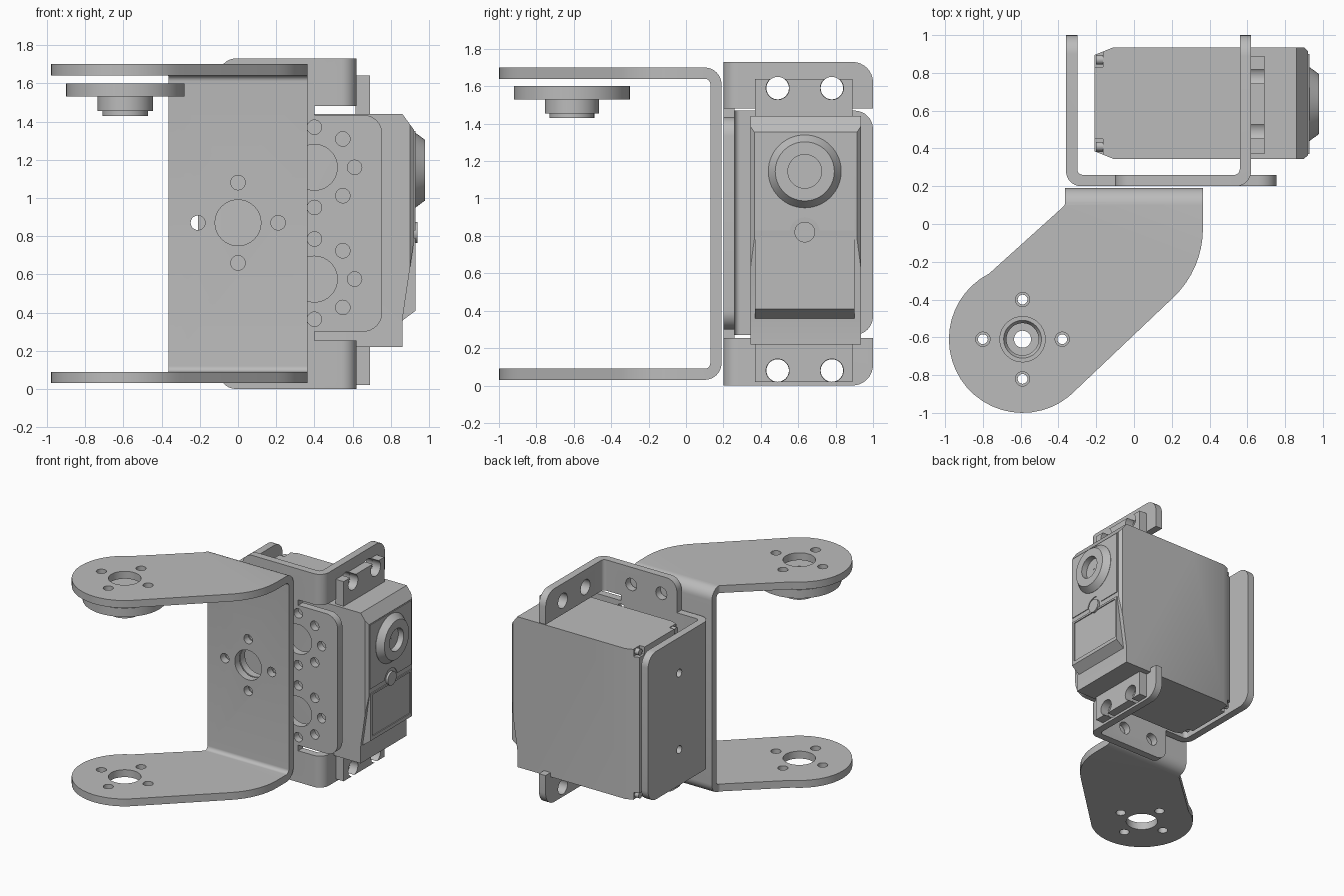
import bpy, bmesh, math
from mathutils import Vector

if "Cube" in bpy.data.objects:
    bpy.data.objects.remove(bpy.data.objects["Cube"])

GREY = (0.5, 0.5, 0.5, 1)
grey = bpy.data.materials.new("plain grey")
grey.use_nodes = True
grey.diffuse_color = GREY
grey.node_tree.nodes["Principled BSDF"].inputs["Base Color"].default_value = GREY


def place(axis, u, v, w):
    return {"x": (w, u, v), "y": (u, w, v), "z": (u, v, w)}[axis]


def circle(u, v, r, n=40):
    return [(u + r * math.cos(math.tau * i / n), v + r * math.sin(math.tau * i / n)) for i in range(n)]


def rounded(corners, n=8):
    """Outline from (u, v, radius) corners, filleted where the radius is above zero."""
    out = []
    for i, (u, v, r) in enumerate(corners):
        p = Vector((u, v))
        a = (Vector(corners[i - 1][:2]) - p).normalized()
        b = (Vector(corners[(i + 1) % len(corners)][:2]) - p).normalized()
        if r == 0:
            out.append((u, v))
            continue
        half = a.angle(b) / 2
        centre = p + (a + b).normalized() * r / math.sin(half)
        d0 = p + a * r / math.tan(half) - centre
        d1 = p + b * r / math.tan(half) - centre
        sweep = d0.angle(d1)
        for k in range(n + 1):
            t = k / n
            d = (d0 * math.sin((1 - t) * sweep) + d1 * math.sin(t * sweep)) / math.sin(sweep)
            out.append(tuple(centre + d))
    return out


def rect(u0, u1, v0, v1, r=0):
    return rounded([(u0, v0, r), (u1, v0, r), (u1, v1, r), (u0, v1, r)])


def finish(name, bm):
    bmesh.ops.recalc_face_normals(bm, faces=bm.faces)
    mesh = bpy.data.meshes.new(name)
    bm.to_mesh(mesh)
    bm.free()
    obj = bpy.data.objects.new(name, mesh)
    bpy.context.collection.objects.link(obj)
    mesh.materials.append(grey)
    return obj


def prisms(name, axis, a, b, outlines):
    bm = bmesh.new()
    for pts in outlines:
        ends = [[bm.verts.new(place(axis, u, v, w)) for u, v in pts] for w in (a, b)]
        for ring in ends:
            bm.faces.new(ring)
        for i in range(len(pts)):
            bm.faces.new((ends[0][i - 1], ends[0][i], ends[1][i], ends[1][i - 1]))
    return finish(name, bm)


def lathe(name, axis, u, v, profile, n=56):
    """Revolve a closed (radius, height) profile about an axis through u, v."""
    bm = bmesh.new()
    rings = [[bm.verts.new(place(axis, p, q, h)) for p, q in circle(u, v, r, n)] for r, h in profile]
    for j in range(len(rings)):
        for i in range(n):
            bm.faces.new((rings[j - 1][i - 1], rings[j - 1][i], rings[j][i], rings[j][i - 1]))
    return finish(name, bm)


def combine(obj, operation, axis, a, b, outlines):
    """Boolean with a temporary tool, baked into the part."""
    tool = prisms("tool", axis, a, b, outlines)
    tool.hide_render = True
    mod = obj.modifiers.new("shape", "BOOLEAN")
    mod.operation, mod.object, mod.solver = operation, tool, "EXACT"
    bpy.context.view_layer.update()
    dg = bpy.context.evaluated_depsgraph_get()
    mesh = bpy.data.meshes.new_from_object(obj.evaluated_get(dg))
    obj.modifiers.clear()
    obj.data = mesh
    bpy.data.objects.remove(tool)


def cut(obj, axis, a, b, outlines):
    combine(obj, "DIFFERENCE", axis, a, b, outlines)


def bolt_ring(u, v, r=0.038, count=4):
    return [circle(u + 0.21 * math.cos(math.tau * k / count), v + 0.21 * math.sin(math.tau * k / count), r, 20)
            for k in range(count)]


HX, HY = -0.59, -0.61   # arm pivot
MID = 0.87              # middle height

# Swept U bracket: bent sheet trimmed to the arm outline
arm_bracket = prisms("arm_bracket", "x", -1.2, 0.6, [rounded([
    (-1.2, 0.03, 0), (0.19, 0.03, 0.09), (0.19, 1.70, 0.09), (-1.2, 1.70, 0),
    (-1.2, 1.64, 0), (0.13, 1.64, 0.03), (0.13, 0.09, 0.03), (-1.2, 0.09, 0)])])
tip = [(HX + 0.39 * math.cos(math.radians(d)), HY + 0.39 * math.sin(math.radians(d)))
       for d in range(-43, -251, -8)]
arm_outline = rounded([(-0.365, 0.3, 0), (0.365, 0.3, 0), (0.365, -0.24, 0.5)]
                      + [(u, v, 0) for u, v in tip] + [(-0.365, 0.10, 0.03)])
combine(arm_bracket, "INTERSECT", "z", -0.5, 2.5, [arm_outline])
cut(arm_bracket, "z", -0.5, 2.5, [circle(HX, HY, 0.12)] + bolt_ring(HX, HY))
cut(arm_bracket, "y", 0.0, 0.4, [circle(0, MID, 0.12)] + bolt_ring(0, MID))

# Round horn under the upper arm
horn = lathe("horn", "z", HX, HY, [
    (0.045, 1.43), (0.12, 1.43), (0.12, 1.455), (0.145, 1.455), (0.145, 1.53), (0.31, 1.53),
    (0.31, 1.60), (0.10, 1.60), (0.085, 1.575), (0.085, 1.50), (0.045, 1.50)])
cut(horn, "z", 1.5, 1.7, bolt_ring(HX, HY, 0.026))

# Motor bracket: main plate bent into two tabs on the +x side
tab_bracket = prisms("tab_bracket", "z", -0.2, 2, [rounded([
    (-0.1, 0.20, 0), (0.62, 0.20, 0.08), (0.62, 1.0, 0), (0.56, 1.0, 0), (0.56, 0.26, 0.03), (-0.1, 0.26, 0)])])
combine(tab_bracket, "INTERSECT", "y", -0.2, 1.5, [rounded([
    (-0.1, 0, 0.09), (0.7, 0, 0), (0.7, 0.255, 0), (0.4, 0.255, 0), (0.4, 1.48, 0), (0.7, 1.48, 0),
    (0.7, 1.73, 0), (-0.1, 1.73, 0.09)])])
combine(tab_bracket, "INTERSECT", "x", -0.5, 1, [rounded([
    (0, 0, 0), (1, 0, 0.11), (1, 1.73, 0.11), (0, 1.73, 0)])])
cut(tab_bracket, "x", 0.5, 0.7, [circle(y, z, 0.06) for y in (0.49, 0.78) for z in (0.08, 1.59)])
cut(tab_bracket, "y", 0.1, 0.4, [circle(x, z, 0.05, 24) for x in (0.04, 0.31) for z in (0.14, 1.59)])

# Side flange on the -x side
side_flange = prisms("side_flange", "z", 0.27, 1.47, [rounded([
    (-0.1, 0.20, 0), (-0.1, 0.26, 0), (-0.30, 0.26, 0.03), (-0.30, 1.0, 0), (-0.36, 1.0, 0), (-0.36, 0.20, 0.08)])])
combine(side_flange, "INTERSECT", "x", -0.5, 0.1, [rounded([
    (0, 0.27, 0), (1, 0.27, 0.1), (1, 1.47, 0.1), (0, 1.47, 0)])])
cut(side_flange, "x", -0.5, -0.2, [circle(0.6, z, 0.032, 20) for z in (0.56, 1.18)])

# Flat extension past the tabs
side_plate = prisms("side_plate", "y", 0.20, 0.26, [rounded([
    (0.4, 0.30, 0), (0.755, 0.30, 0.1), (0.755, 1.435, 0.1), (0.4, 1.435, 0)])])

# Holes shared by the flat sheets
for sheet in (tab_bracket, side_flange):
    cut(sheet, "y", 0.1, 0.3, [circle(0, MID, 0.12)] + bolt_ring(0, MID))
for sheet in (tab_bracket, side_plate):
    for z in (0.575, 1.16):
        cut(sheet, "y", 0.1, 0.3, [circle(0.4, z, 0.12)] + bolt_ring(0.4, z, 0.038, 8))

# Motor case with tapered nose and chamfered rear
motor_case = prisms("motor_case", "y", 0.345, 0.935, [[
    (-0.21, 0.22), (0.86, 0.22), (0.86, 0.36), (0.922, 0.78), (0.922, 1.355), (0.86, 1.44), (-0.21, 1.44)]])
combine(motor_case, "INTERSECT", "z", 0, 2, [[
    (-0.21, 0.385), (-0.11, 0.345), (0.90, 0.345), (0.922, 0.365),
    (0.922, 0.915), (0.90, 0.935), (-0.11, 0.935), (-0.21, 0.895)]])
cut(motor_case, "x", -0.4, -0.165, [
    rect(y, y + 0.08, z, z + 0.2) for y in (0.37, 0.83) for z in (0.08, 1.38)])
rear_screws = prisms("rear_screws", "x", -0.2, -0.15, [
    circle(y, z, 0.025, 16) for y in (0.41, 0.87) for z in (0.25, 1.41)])

# Nose panel, window cover and button
nose_panel = prisms("nose_panel", "x", 0.915, 0.928, [rect(0.37, 0.90, 0.83, 1.35)])
cut(nose_panel, "x", 0.8, 1.1, [circle(0.635, 0.82, 0.08)])
window_cover = prisms("window_cover", "y", 0.37, 0.90, [[
    (0.85, 0.35), (0.93, 0.41), (0.93, 0.79), (0.85, 0.79)]])
cut(window_cover, "x", 0.922, 1.1, [rect(0.395, 0.885, 0.44, 0.775)])
button = prisms("button", "x", 0.88, 0.94, [circle(0.635, 0.82, 0.055)])

# Output boss with a blind bore
output_boss = lathe("output_boss", "x", 0.635, 1.145, [
    (0.005, 0.90), (0.195, 0.90), (0.195, 0.93), (0.158, 0.98), (0.09, 0.98), (0.09, 0.932), (0.005, 0.932)])

# Mounting ears with open holes
for name, low, high, hole in (("upper_ear", 1.42, 1.64, 1.59), ("lower_ear", 0.02, 0.24, 0.08)):
    ear = prisms(name, "x", 0.615, 0.69, [rect(0.37, 0.89, low, high)])
    cut(ear, "x", 0.5, 0.8, [circle(y, hole, 0.062) for y in (0.49, 0.78)])

# Smooth the curved walls, keep folds and rims sharp
for obj in bpy.context.collection.objects:
    if obj.type == "MESH" and obj.data.materials and obj.data.materials[0] == grey:
        obj.data.shade_smooth()
        obj.data.set_sharp_from_angle(angle=math.radians(30))
